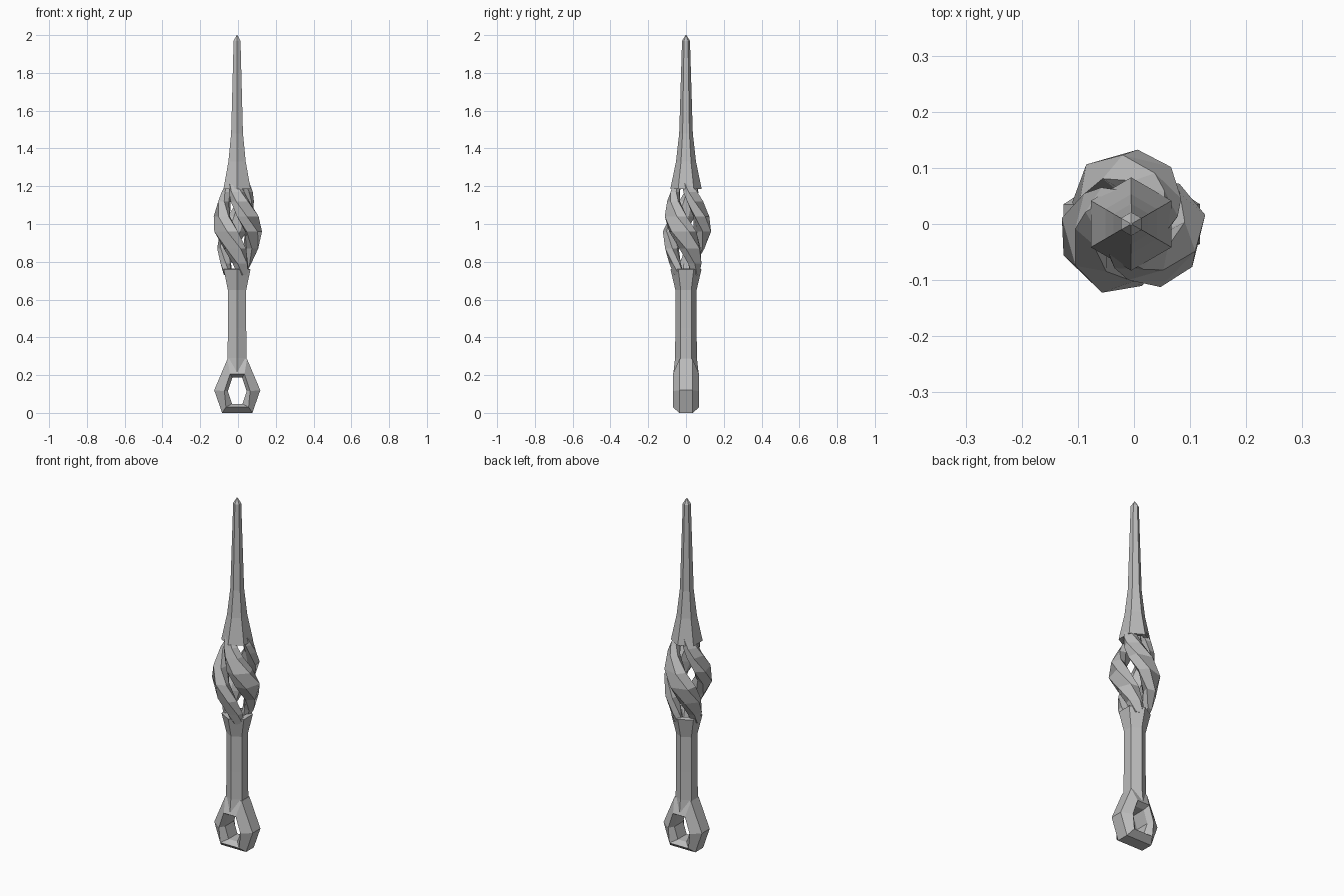
import bpy, bmesh, math
from math import sin, cos, radians

cube = bpy.data.objects.get("Cube")
if cube:
    bpy.data.objects.remove(cube, do_unlink=True)

stone = bpy.data.materials.new("grey_stone")
stone.use_nodes = True
GREY = (0.5, 0.5, 0.5, 1)
stone.diffuse_color = GREY
stone.node_tree.nodes["Principled BSDF"].inputs["Base Color"].default_value = GREY


def loft(name, rings, closed=False):
    """Skin a list of equal-length point loops, capped or joined end to end."""
    bm = bmesh.new()
    loops = [[bm.verts.new(p) for p in ring] for ring in rings]
    pairs = list(zip(loops, loops[1:]))
    if closed:
        pairs.append((loops[-1], loops[0]))
    else:
        bm.faces.new(loops[0])
        bm.faces.new(loops[-1])
    for a, b in pairs:
        for i in range(len(a)):
            j = (i + 1) % len(a)
            bm.faces.new((a[i], a[j], b[j], b[i]))
    bmesh.ops.recalc_face_normals(bm, faces=bm.faces)
    mesh = bpy.data.meshes.new(name)
    bm.to_mesh(mesh)
    bm.free()
    mesh.materials.append(stone)
    obj = bpy.data.objects.new(name, mesh)
    bpy.context.collection.objects.link(obj)
    return obj


def polar(r, degrees, z):
    return (r * cos(radians(degrees)) - 0.005, r * sin(radians(degrees)), z)


def hexagon(r, z):
    return [polar(r, 30 + 60 * i, z) for i in range(6)]


# Handle: six-sided shaft with a flared, hollowed collar
loft("handle", [hexagon(r, z) for r, z in
     [(0.066, 0.215), (0.058, 0.29), (0.056, 0.45), (0.056, 0.65),
      (0.082, 0.76), (0.055, 0.765), (0.03, 0.71)]])

# Spike: tapering six-sided point with a hollowed base
loft("spike", [hexagon(r, z) for r, z in
     [(0.03, 1.23), (0.06, 1.185), (0.083, 1.185), (0.053, 1.33),
      (0.036, 1.48), (0.021, 1.97), (0.002, 2.0)]])

# Pommel ring: six corners, each with outer band, crest and bevelled hole edge
half = [((0.08, 0.0), (0.06, 0.03), (0.028, 0.048)),
        ((0.122, 0.12), (0.068, 0.115), (0.05, 0.115)),
        ((0.052, 0.285), (0.038, 0.205), (0.026, 0.187))]
corners = [(1, c) for c in half] + [(-1, c) for c in reversed(half)]
rings = []
for side, (outer, crest, hole) in corners:
    section = [(outer, -0.035), (crest, -0.07), (hole, -0.04),
               (hole, 0.04), (crest, 0.07), (outer, 0.035)]
    rings.append([(side * p[0] - 0.004, y, p[1]) for p, y in section])
loft("pommel_ring", rings, closed=True)

# Basket strands: height, outer radius, half angle of the outer face
stations = [(0.73, 0.070, 16), (0.79, 0.088, 18), (0.87, 0.112, 20),
            (0.96, 0.133, 21), (1.04, 0.124, 21), (1.12, 0.100, 19),
            (1.17, 0.084, 18), (1.22, 0.066, 16)]
for n in range(3):
    rings = []
    for z, r, w in stations:
        mid = -14 + 120 * n - 375 * (z - 0.96)
        rings.append([polar(r * k, mid + w * s, z) for k, s in
                      [(1, -1), (1, 1), (0.77, 2.2), (0.45, 1.5),
                       (0.45, -1.5), (0.77, -2.2)]])
    loft("twisted_strand_%d" % (n + 1), rings)
